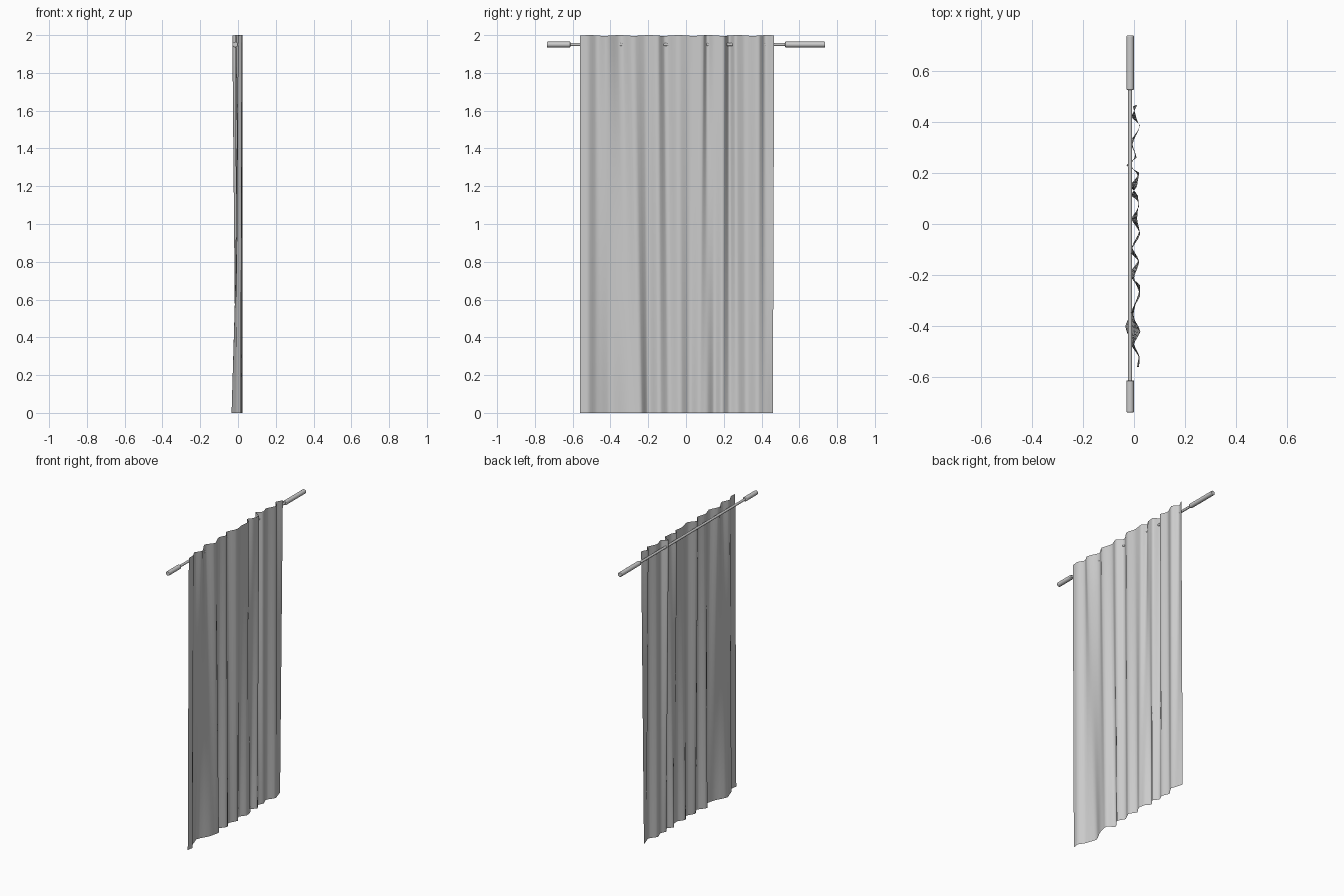
import bpy, bmesh, math

if "Cube" in bpy.data.objects:
    bpy.data.objects.remove(bpy.data.objects["Cube"])

# fold profiles: (y, x) along the top hem and matching points on the bottom hem
TOP = [(-.56, .02), (-.52, .022), (-.47, .0), (-.42, .025), (-.345, -.012), (-.28, .024),
       (-.21, .0), (-.15, .02), (-.11, -.014), (-.04, .024), (.02, .012), (.09, .018),
       (.112, -.012), (.15, .012), (.2, .02), (.23, -.03), (.26, .01), (.312, -.006),
       (.385, .024), (.42, -.01), (.467, .012)]
BOTTOM = [(-.56, .012), (-.52, .018), (-.47, -.012), (-.40, -.034), (-.30, .012), (-.24, .024),
          (-.20, -.022), (-.14, .018), (-.09, -.008), (-.03, .02), (.02, -.01), (.07, .02),
          (.11, .015), (.15, -.015), (.19, .015), (.23, -.012), (.27, .005), (.32, -.014),
          (.38, .022), (.42, .008), (.46, -.004)]


def spline(pts, sub=4):
    """Softened path through the points: smooth in x, linear in y."""
    out = []
    for i in range(len(pts) - 1):
        for s in range(sub):
            t = s / sub
            e = .5 * t + .5 * t * t * (3 - 2 * t)
            (y0, x0), (y1, x1) = pts[i], pts[i + 1]
            out.append((y0 + (y1 - y0) * t, x0 + (x1 - x0) * e))
    return out + [pts[-1]]


def curtain():
    top, bottom = spline(TOP), spline(BOTTOM)
    rows = 20
    bm = bmesh.new()
    grid = []
    for r in range(rows + 1):
        t = r / rows
        row = []
        for (yt, xt), (yb, xb) in zip(top, bottom):
            z = 2 * t
            if r == rows:
                z -= .004 * (1 + math.sin(yt * 40)) / 2
            row.append(bm.verts.new((xb + (xt - xb) * t, yb + (yt - yb) * t, z)))
        grid.append(row)
    for a, b in zip(grid, grid[1:]):
        for i in range(len(a) - 1):
            bm.faces.new((a[i], a[i + 1], b[i + 1], b[i]))
    me = bpy.data.meshes.new("curtain")
    bm.to_mesh(me)
    bm.free()
    ob = bpy.data.objects.new("curtain", me)
    bpy.context.collection.objects.link(ob)
    for p in me.polygons:
        p.use_smooth = True


def bar(name, y0, y1, r, bevel=0):
    bpy.ops.mesh.primitive_cylinder_add(vertices=24, radius=r, depth=y1 - y0,
                                        location=(-.015, (y0 + y1) / 2, 1.95),
                                        rotation=(math.pi / 2, 0, 0))
    ob = bpy.context.object
    ob.name = name
    if bevel:
        m = ob.modifiers.new("bevel", 'BEVEL')
        m.width = bevel
        m.segments = 2
    bpy.ops.object.shade_smooth_by_angle()


curtain()
# rod with a grip at each end
bar("curtain_rod", -.63, .55, .008)
bar("short_rod_end", -.737, -.612, .015, .003)
bar("long_rod_end", .525, .737, .015, .003)
